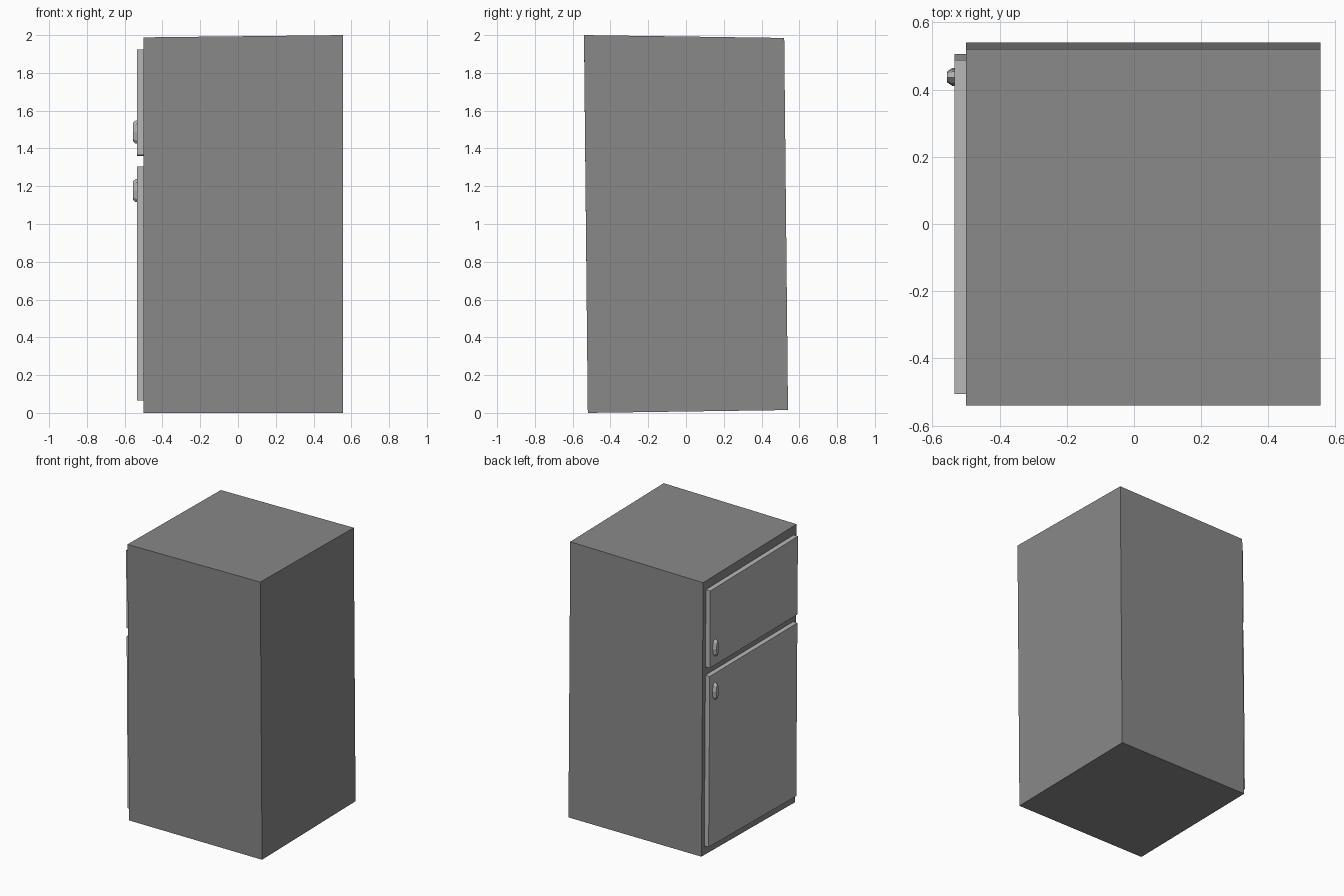
import bpy
import bmesh
from math import cos, sin, pi

if "Cube" in bpy.data.objects:
    bpy.data.objects.remove(bpy.data.objects["Cube"])


def paint(name, grey):
    mat = bpy.data.materials.new(name)
    mat.diffuse_color = (grey, grey, grey, 1)
    mat.use_nodes = True
    mat.node_tree.nodes["Principled BSDF"].inputs["Base Color"].default_value = mat.diffuse_color
    return mat


dark = paint("dark_grey", 0.25)
mid = paint("mid_grey", 0.47)


def warp(x, y, z):
    """The slight hand-made skew shared by all the parts."""
    t = (y + 0.53) / 1.06
    s = (0.555 - x) / 1.055
    return (x, y - 0.01 * (z - 1),
            z + 0.015 * t * (1 - z / 2) - (0.015 * t + 0.012 * s) * z / 2)


def loft(name, mat, rings):
    """Join matching closed (x, y, z) rings and cap both ends."""
    bm = bmesh.new()
    loops = [[bm.verts.new(warp(*p)) for p in r] for r in rings]
    n = len(rings[0])
    for a, b in zip(loops, loops[1:]):
        for i in range(n):
            j = (i + 1) % n
            bm.faces.new((a[i], a[j], b[j], b[i]))
    bm.faces.new(loops[0][::-1])
    bm.faces.new(loops[-1])
    bmesh.ops.recalc_face_normals(bm, faces=bm.faces)
    mesh = bpy.data.meshes.new(name)
    bm.to_mesh(mesh)
    bm.free()
    mesh.materials.append(mat)
    obj = bpy.data.objects.new(name, mesh)
    bpy.context.collection.objects.link(obj)
    return obj


def rect(x, y0, y1, z0, z1):
    return [(x, y0, z0), (x, y1, z0), (x, y1, z1), (x, y0, z1)]


def oval(x, y, z, half_width, half_height):
    """Elongated eight-sided outline for a pull handle."""
    return [(x, y + half_width * cos(a), z + half_height * sin(a))
            for a in (2 * pi * k / 8 for k in range(8))]


# Cabinet
loft("cabinet", dark, [rect(0.555, -0.53, 0.53, 0, 2),
                       rect(-0.500, -0.53, 0.53, 0, 2)])

# Freezer and main doors with their handles
for part, z0, z1, hz in (("freezer", 1.373, 1.936, 1.503),
                         ("fridge", 0.066, 1.312, 1.187)):
    loft(part + "_door", mid, [rect(-0.498, -0.497, 0.497, z0, z1),
                               rect(-0.534, -0.497, 0.497, z0, z1)])
    loft(part + "_handle", mid, [oval(-0.532, 0.441, hz, 0.025, 0.063),
                                 oval(-0.541, 0.441, hz, 0.025, 0.063),
                                 oval(-0.557, 0.441, hz, 0.014, 0.050)])
